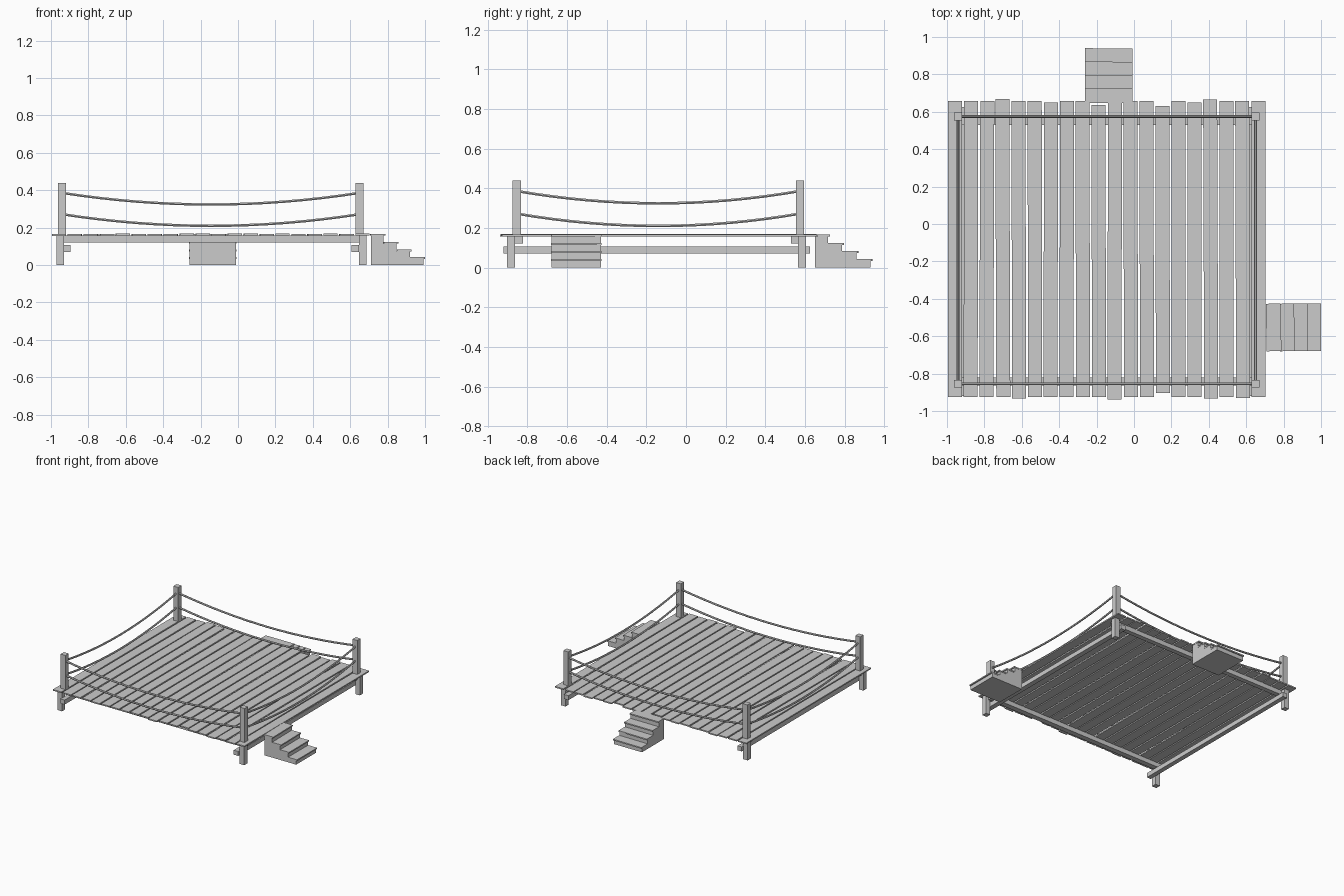
import bpy, bmesh, math, random
from mathutils import Matrix

if "Cube" in bpy.data.objects:
    bpy.data.objects.remove(bpy.data.objects["Cube"])

random.seed(4)


def box(name, lo, hi, yaw=0.0, tilt=0.0):
    """Axis-aligned box from corner to corner, with an optional small turn."""
    bm = bmesh.new()
    bmesh.ops.create_cube(bm, size=1)
    bmesh.ops.scale(bm, vec=[b - a for a, b in zip(lo, hi)], verts=bm.verts)
    return finish(name, bm, [(a + b) / 2 for a, b in zip(lo, hi)], (tilt, 0, yaw))


def finish(name, bm, loc=(0, 0, 0), rot=(0, 0, 0)):
    me = bpy.data.meshes.new(name)
    bm.to_mesh(me)
    bm.free()
    ob = bpy.data.objects.new(name, me)
    ob.location, ob.rotation_euler = loc, rot
    bpy.context.collection.objects.link(ob)
    return ob


# Deck planks with uneven ends
PITCH, WIDTH = 0.0855, 0.075
back = {3: 0.668, 6: 0.65, 9: 0.635, 13: 0.63, 15: 0.65, 16: 0.665}
front = {4: -0.933, 10: -0.938, 13: -0.903, 16: -0.933, 18: -0.93}
for i in range(20):
    x = -0.958 + i * PITCH
    dz = random.uniform(-0.001, 0.0015)
    yaw = 0 if i in (0, 19) else random.uniform(-0.004, 0.004)
    box(f"plank_{i + 1}",
        (x - WIDTH / 2, front.get(i, -0.925), 0.157 + dz),
        (x + WIDTH / 2, back.get(i, 0.657), 0.167 + dz), yaw)

# Upper joists along x, lower beams along y
for n, y0, y1 in (("front", -0.864, -0.822), ("back", 0.53, 0.568)):
    box(n + "_joist", (-0.955, y0, 0.121), (0.665, y1, 0.158))
for n, x0, x1 in (("left", -0.932, -0.895), ("right", 0.606, 0.646)):
    box(n + "_beam", (x0, -0.92, 0.07), (x1, 0.625, 0.106))

# Legs below the deck and posts above it
PX, PY = (-0.941, 0.65), (-0.854, 0.575)
for sx, lx, px in (("left", -0.95, PX[0]), ("right", 0.667, PX[1])):
    for sy, ly, py in (("front", -0.883, PY[0]), ("back", 0.584, PY[1])):
        box(f"{sy}_{sx}_leg", (lx - .02, ly - .02, 0), (lx + .02, ly + .02, 0.158))
        box(f"{sy}_{sx}_post", (px - .021, py - .021, 0.16), (px + .021, py + .021, 0.44))


# Sagging ropes, two on each side
def rope(name, a, b, z):
    cu = bpy.data.curves.new(name, 'CURVE')
    cu.dimensions = '3D'
    cu.bevel_depth = 0.0075
    cu.bevel_resolution = 1
    cu.use_fill_caps = True
    sp = cu.splines.new('POLY')
    n = 16
    sp.points.add(n)
    for k, p in enumerate(sp.points):
        t = k / n
        p.co = (a[0] + (b[0] - a[0]) * t, a[1] + (b[1] - a[1]) * t,
                z - 0.062 * (1 - (2 * t - 1) ** 2), 1)
    sp.use_smooth = False
    bpy.context.collection.objects.link(bpy.data.objects.new(name, cu))


corners = [(x, y) for x, y in ((PX[0], PY[0]), (PX[1], PY[0]), (PX[1], PY[1]), (PX[0], PY[1]))]
for k, side in enumerate(("front", "right", "back", "left")):
    for level, z in (("upper", 0.386), ("lower", 0.272)):
        rope(f"{side}_{level}_rope", corners[k], corners[(k + 1) % 4], z)


# Stairs: solid stepped body plus overhanging treads, built along local +x
def stairs(name, loc, turn, depth=0.285, width=0.25):
    step, tops = depth / 4, (0.158, 0.115, 0.074, 0.033)
    prof = [(0, 0)]
    for k, z in enumerate(tops):
        prof += [(k * step, z), ((k + 1) * step - 0.005, z)]
    prof.append((depth - 0.005, 0))
    # merge each riser so that it stands vertical
    prof = [(x - 0.005 if 0 < i and x > 0 and i % 2 and i < len(prof) - 1 else x, z)
            for i, (x, z) in enumerate(prof)]
    bm = bmesh.new()
    f = bm.faces.new([bm.verts.new((x, -width / 2, z)) for x, z in prof])
    ext = bmesh.ops.extrude_face_region(bm, geom=[f])
    top = [v for v in ext["geom"] if isinstance(v, bmesh.types.BMVert)]
    bmesh.ops.translate(bm, vec=(0, width, 0), verts=top)
    bmesh.ops.recalc_face_normals(bm, faces=bm.faces)
    finish(name + "_body", bm, loc, (0, 0, turn))
    for k, z in enumerate(tops):
        bm = bmesh.new()
        bmesh.ops.create_cube(bm, size=1)
        bmesh.ops.scale(bm, vec=(step + 0.008, width + 0.004, 0.01), verts=bm.verts)
        bmesh.ops.rotate(bm, verts=bm.verts,
                         matrix=Matrix.Rotation(random.uniform(-0.02, 0.02), 3, 'Z'))
        bmesh.ops.translate(bm, vec=((k + 0.5) * step, 0, z + 0.004), verts=bm.verts)
        finish(f"{name}_tread_{k + 1}", bm, loc, (0, 0, turn))


stairs("right_stairs", (0.711, -0.553, 0), 0)
stairs("back_stairs", (-0.135, 0.65, 0), math.pi / 2)
